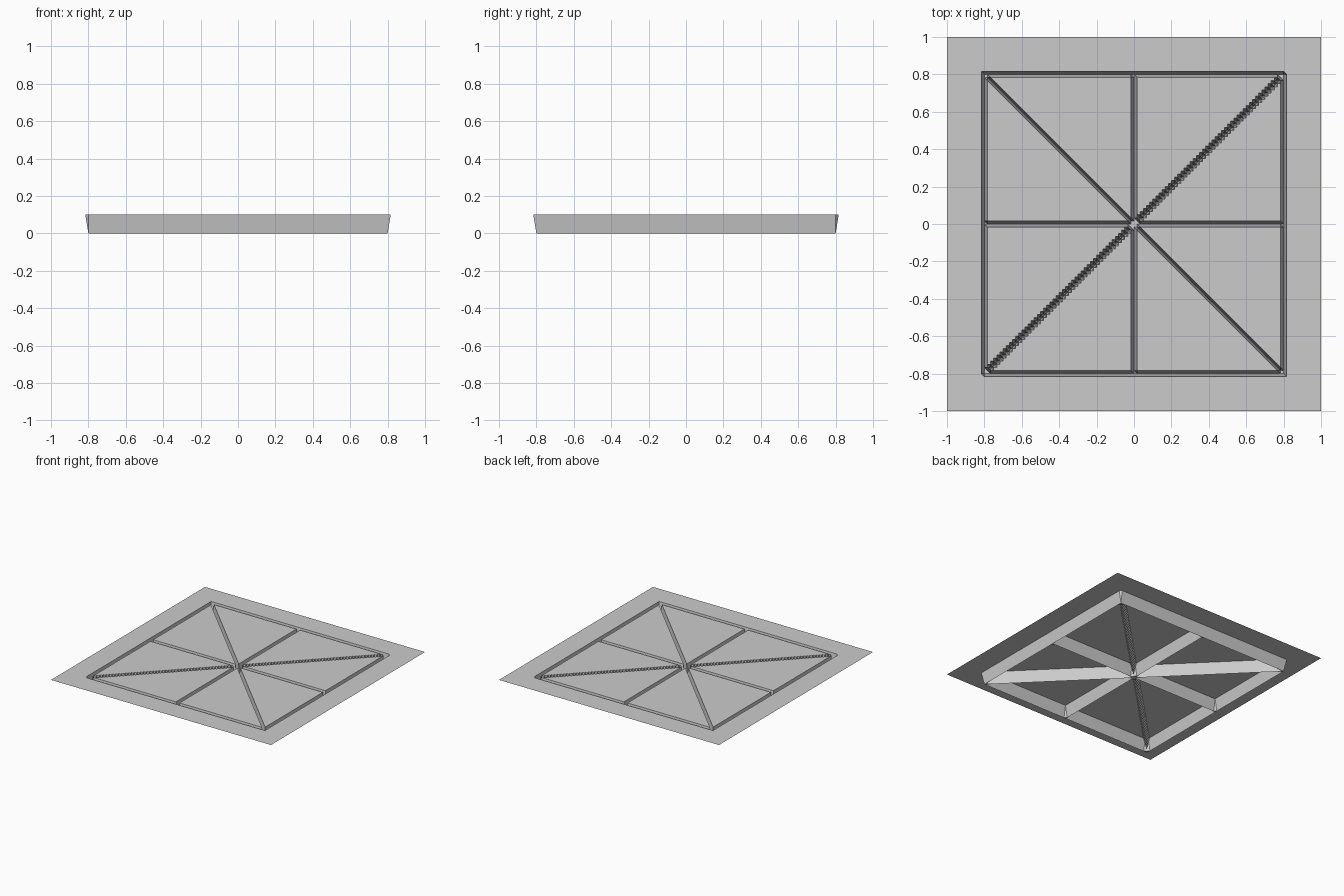
import bpy, bmesh

cube = bpy.data.objects.get("Cube")
if cube:
    bpy.data.objects.remove(cube, do_unlink=True)

CELLS = 120            # grid cells along each side
HALF = CELLS // 2
FRAME = 48             # cells from the centre to the square frame groove
HEIGHT = 0.1

grey = bpy.data.materials.new("plain_grey")
grey.use_nodes = True
colour = (0.6, 0.6, 0.6, 1)
grey.diffuse_color = colour
grey.node_tree.nodes["Principled BSDF"].inputs["Base Color"].default_value = colour


def in_groove(x, y):
    """Square frame, centre cross and both diagonals inside the frame."""
    i, j = abs(round(x * HALF)), abs(round(y * HALF))
    reach = max(i, j)
    return reach == FRAME or (reach < FRAME and (i == 0 or j == 0 or i == j))


# Flat sheet with the groove lines pushed down
bm = bmesh.new()
bmesh.ops.create_grid(bm, x_segments=CELLS, y_segments=CELLS, size=1)
for v in bm.verts:
    v.co.z = 0 if in_groove(v.co.x, v.co.y) else HEIGHT

# Split every sloping cell along the same diagonal direction
for face in list(bm.faces):
    heights = [v.co.z for v in face.verts]
    if min(heights) < max(heights):
        lower_right = max(face.verts, key=lambda v: v.co.x - v.co.y)
        upper_left = min(face.verts, key=lambda v: v.co.x - v.co.y)
        bmesh.utils.face_split(face, lower_right, upper_left)

mesh = bpy.data.meshes.new("grooved_sheet")
bm.to_mesh(mesh)
bm.free()
mesh.materials.append(grey)
sheet = bpy.data.objects.new("grooved_sheet", mesh)
bpy.context.collection.objects.link(sheet)
